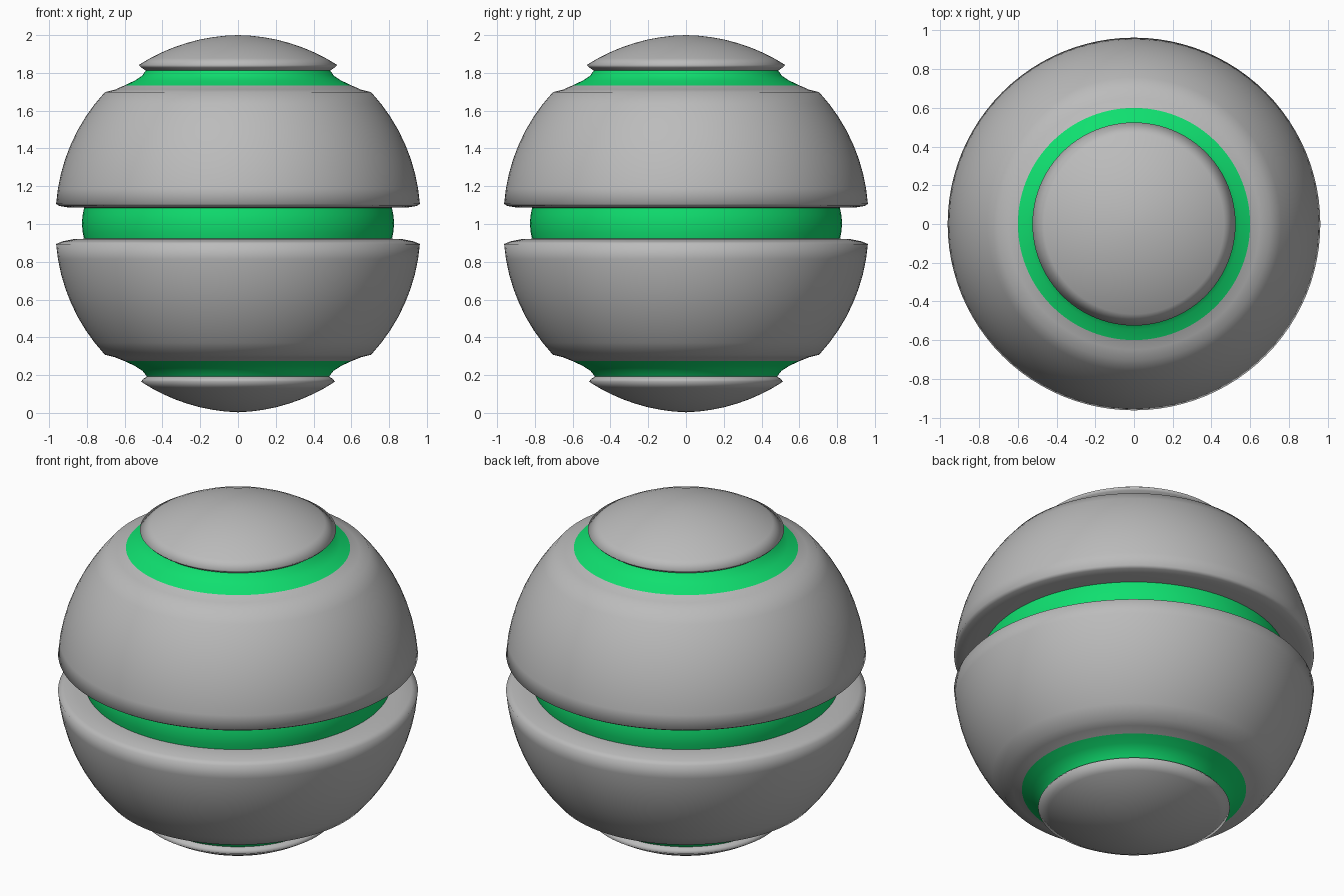
import bpy, bmesh, math

if "Cube" in bpy.data.objects:
    bpy.data.objects.remove(bpy.data.objects["Cube"])

SEG = 96


def material(name, rgb):
    m = bpy.data.materials.new(name)
    m.diffuse_color = (*rgb, 1)
    m.use_nodes = True
    m.node_tree.nodes["Principled BSDF"].inputs["Base Color"].default_value = m.diffuse_color
    return m


grey = material("grey", (0.50, 0.50, 0.50))
green = material("bright_green", (0.005, 0.74, 0.16))


def arc(p, q, n):
    """Points on a near-spherical arc about (0, 1), from p to q."""
    r0, a0 = math.hypot(p[0], p[1] - 1), math.atan2(p[1] - 1, p[0])
    r1, a1 = math.hypot(q[0], q[1] - 1), math.atan2(q[1] - 1, q[0])
    pts = []
    for i in range(n + 1):
        t = i / n
        r, a = r0 + (r1 - r0) * t, a0 + (a1 - a0) * t
        pts.append((max(r * math.cos(a), 0), 1 + r * math.sin(a)))
    return pts


def lathe(name, profile, mat):
    """Spin a top-to-bottom (radius, z) profile around the z axis."""
    bm = bmesh.new()
    rings = []
    for r, z in profile:
        if r < 1e-5:
            rings.append([bm.verts.new((0, 0, z))] * SEG)
        else:
            rings.append([bm.verts.new((r * math.cos(2 * math.pi * i / SEG),
                                        r * math.sin(2 * math.pi * i / SEG), z))
                          for i in range(SEG)])
    for a, b in zip(rings, rings[1:]):
        for i in range(SEG):
            j = (i + 1) % SEG
            quad = list(dict.fromkeys((a[i], b[i], b[j], a[j])))
            bm.faces.new(quad).smooth = True
    me = bpy.data.meshes.new(name)
    bm.to_mesh(me)
    bm.free()
    me.materials.append(mat)
    ob = bpy.data.objects.new(name, me)
    bpy.context.collection.objects.link(ob)
    return ob


# Domed caps with an undercut lip
lathe("top_cap", arc((0, 2), (0.525, 1.842), 8) + [(0.512, 1.828), (0.488, 1.812)], grey)
lathe("bottom_cap", [(0.482, 0.192), (0.50, 0.182), (0.513, 0.165)]
      + arc((0.513, 0.165), (0, 0.003), 8)[1:], grey)

# Concave green collars next to the caps
lathe("top_collar", [(0.488, 1.812), (0.508, 1.785), (0.545, 1.76), (0.60, 1.734)], green)
lathe("bottom_collar", [(0.60, 0.274), (0.545, 0.248), (0.505, 0.222), (0.482, 0.192)], green)

# Two large shells with turned-in rims
lathe("upper_shell", [(0.60, 1.734), (0.65, 1.712)]
      + arc((0.705, 1.698), (0.963, 1.106), 8)
      + [(0.945, 1.095), (0.90, 1.088), (0.815, 1.086)], grey)
lathe("lower_shell", [(0.815, 0.922), (0.865, 0.921), (0.93, 0.908)]
      + arc((0.963, 0.894), (0.705, 0.308), 8)
      + [(0.65, 0.294), (0.60, 0.274)], grey)

# Slightly bulging band around the middle
lathe("middle_band", [(0.815, 1.086), (0.822, 1.05), (0.827, 1.005),
                      (0.822, 0.955), (0.815, 0.922)], green)
